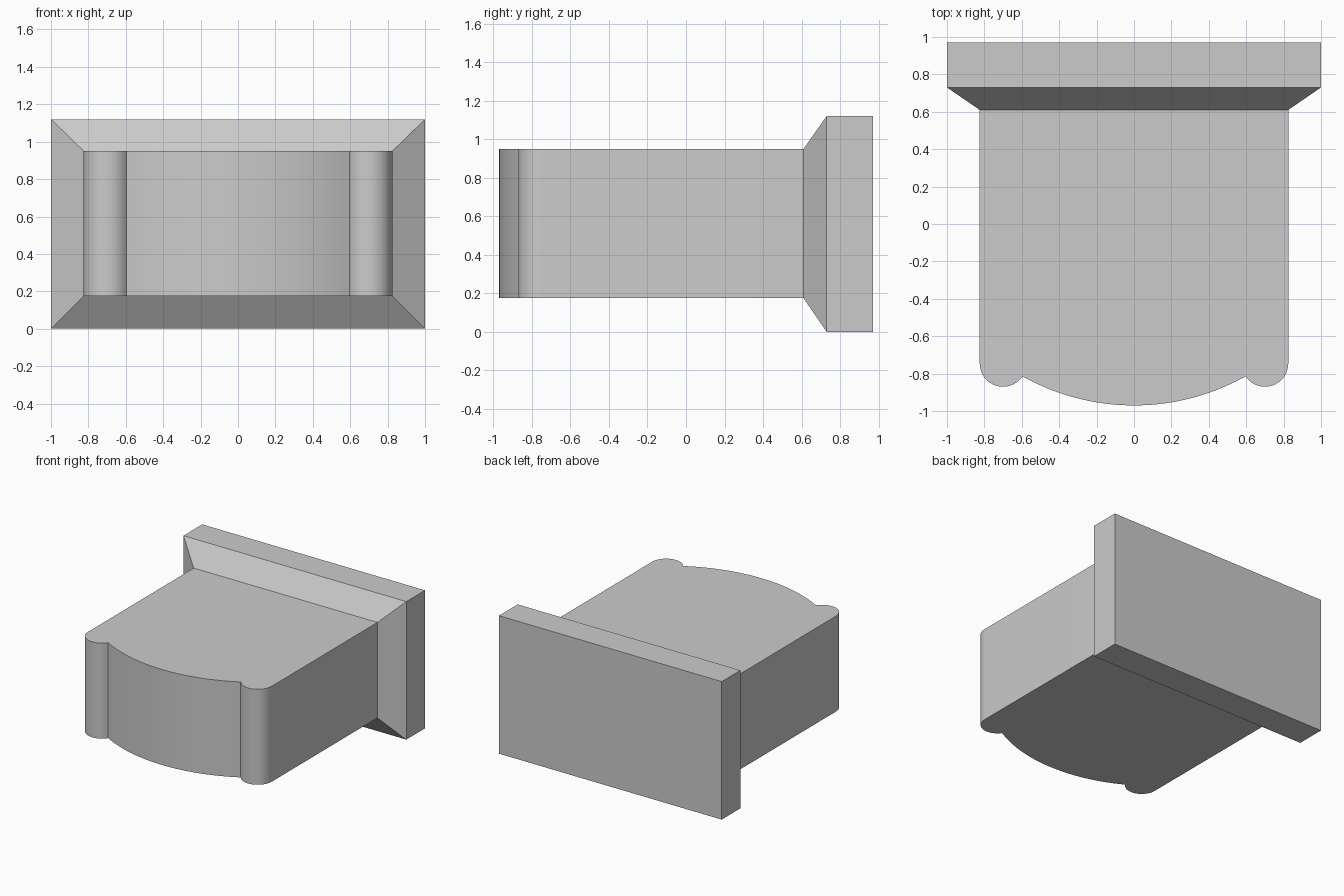
import bpy, bmesh
from math import atan2, cos, sin, pi, radians

if "Cube" in bpy.data.objects:
    bpy.data.objects.remove(bpy.data.objects["Cube"])

X_BODY, Z_LOW, Z_HIGH, Y_NECK = 0.825, 0.175, 0.95, 0.61


def finish(name, bm):
    bmesh.ops.recalc_face_normals(bm, faces=bm.faces[:])
    mesh = bpy.data.meshes.new(name)
    bm.to_mesh(mesh)
    bm.free()
    obj = bpy.data.objects.new(name, mesh)
    bpy.context.collection.objects.link(obj)
    bpy.ops.object.select_all(action='DESELECT')
    obj.select_set(True)
    bpy.context.view_layer.objects.active = obj
    bpy.ops.object.shade_smooth_by_angle(angle=radians(25))
    return obj


def arc(cx, cy, r, a0, a1, n):
    return [(cx + r * cos(a0 + (a1 - a0) * i / n),
             cy + r * sin(a0 + (a1 - a0) * i / n)) for i in range(n + 1)]


# Body outline seen from above: corner bead, bowed front, mirrored bead
cusp_x, cusp_y, tip_y = 0.595, -0.815, -0.97
sag = cusp_y - tip_y
bow_r = (cusp_x ** 2 + sag ** 2) / (2 * sag)
bow_y = tip_y + bow_r
bead_x, bead_y, bead_r = -0.70, -0.745, 0.125
left = arc(bead_x, bead_y, bead_r, pi,
           2 * pi + atan2(cusp_y - bead_y, -cusp_x - bead_x), 20)
half = atan2(cusp_x, bow_y - cusp_y)
bow = arc(0, bow_y, bow_r, -pi / 2 - half, -pi / 2 + half, 40)
right = [(-x, y) for x, y in reversed(left)]
outline = [(-X_BODY, Y_NECK)] + left[:-1] + bow + right[1:] + [(X_BODY, Y_NECK)]

# Body: extruded outline, open where it meets the flared plate
bm = bmesh.new()
low = [bm.verts.new((x, y, Z_LOW)) for x, y in outline]
high = [bm.verts.new((x, y, Z_HIGH)) for x, y in outline]
bm.faces.new(low[::-1])
bm.faces.new(high)
for i in range(len(outline) - 1):
    bm.faces.new((low[i], low[i + 1], high[i + 1], high[i]))
finish("body", bm)

# End plate: flared neck, straight rim and flat back
sections = [(Y_NECK, X_BODY, Z_LOW, Z_HIGH), (0.73, 1, 0, 1.12), (0.97, 1, 0, 1.12)]
bm = bmesh.new()
rings = [[bm.verts.new(p) for p in ((-x, y, z0), (x, y, z0), (x, y, z1), (-x, y, z1))]
         for y, x, z0, z1 in sections]
for a, b in zip(rings, rings[1:]):
    for i in range(4):
        j = (i + 1) % 4
        bm.faces.new((a[i], a[j], b[j], b[i]))
bm.faces.new(rings[-1])
finish("end_plate", bm)
